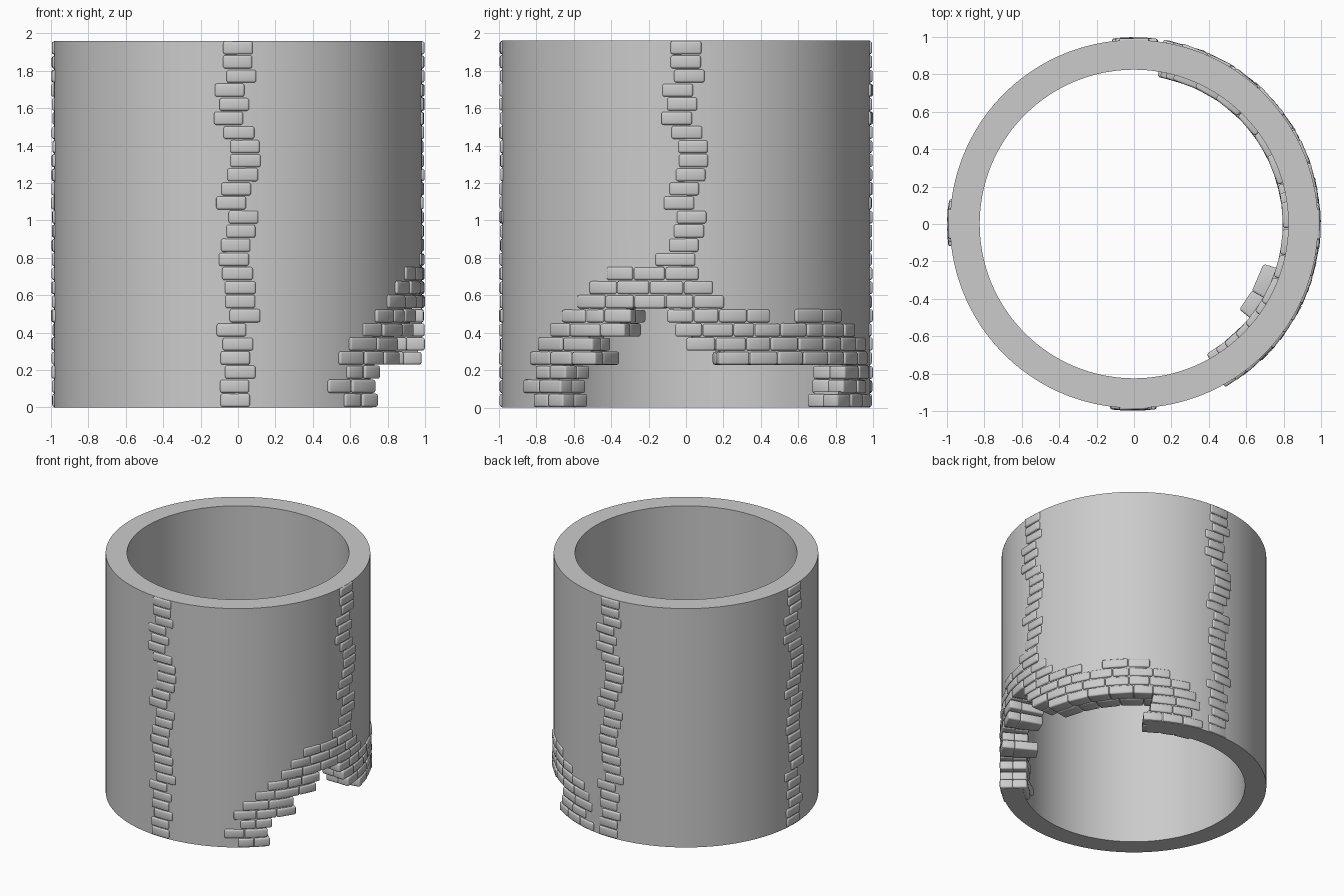
import bpy, bmesh, math, random

if "Cube" in bpy.data.objects:
    bpy.data.objects.remove(bpy.data.objects["Cube"])

random.seed(4)
R_OUT, R_IN, HEIGHT, ROWS = 0.984, 0.825, 1.96, 26
PITCH = HEIGHT / ROWS


def polar(r, deg, z):
    a = math.radians(deg)
    return (r * math.cos(a), r * math.sin(a), z)


def finish(name, bm):
    bmesh.ops.recalc_face_normals(bm, faces=bm.faces)
    me = bpy.data.meshes.new(name)
    bm.to_mesh(me)
    bm.free()
    ob = bpy.data.objects.new(name, me)
    bpy.context.collection.objects.link(ob)
    return ob


def smooth(ob):
    bpy.ops.object.select_all(action='DESELECT')
    ob.select_set(True)
    bpy.context.view_layer.objects.active = ob
    bpy.ops.object.shade_smooth_by_angle(angle=math.radians(35))


def brick(bm, a0, a1, r0, r1, row):
    """One rounded wedge brick between two angles and two radii."""
    z0 = row * PITCH + 0.003
    z1 = z0 + PITCH - random.uniform(0.004, 0.008)
    tilt = random.uniform(-0.003, 0.003)
    r1 += random.uniform(-0.003, 0.001)
    vs = [bm.verts.new(polar(r, a, z)) for z in (z0, z1)
          for r, a in ((r0, a0), (r1 - abs(tilt) + tilt, a0), (r1 - abs(tilt) - tilt, a1), (r0, a1))]
    quads = [(3, 2, 1, 0), (4, 5, 6, 7)] + [(i, (i + 1) % 4, (i + 1) % 4 + 4, i + 4) for i in range(4)]
    faces = [bm.faces.new([vs[i] for i in q]) for q in quads]
    edges = list({e for f in faces for e in f.edges})
    bmesh.ops.bevel(bm, geom=edges, offset=0.012, segments=3, profile=0.5, affect='EDGES')


# Round wall
bm = bmesh.new()
N = 160
rings = [[bm.verts.new(polar(r, 360 * i / N, z)) for i in range(N)]
         for r, z in ((R_OUT, 0), (R_OUT, HEIGHT), (R_IN, HEIGHT), (R_IN, 0))]
for k in range(4):
    for i in range(N):
        j = (i + 1) % N
        bm.faces.new((rings[k][i], rings[k][j], rings[(k + 1) % 4][j], rings[(k + 1) % 4][i]))
wall = finish("round_wall", bm)

# Stepped breach in the right side: left and right angle of the gap per course
gap = [(-41, 54), (-42, 57), (-40, 58), (-29, 10), (-30, 0), (-19, -3.5), (-17, -6)]
left, right = [], []
for i, (a, b) in enumerate(gap):
    for k in (i, i + 1):
        z = k * PITCH + 0.01 if k else -0.1
        left.append((a - 2, z))
        right.append((b + 2, z))
outline = left + right[::-1]
bm = bmesh.new()
near, far = [[bm.verts.new((x, x * math.tan(math.radians(a)), z)) for a, z in outline] for x in (0.3, 1.3)]
bm.faces.new(near)
bm.faces.new(far[::-1])
for i in range(len(outline)):
    j = (i + 1) % len(outline)
    bm.faces.new((near[i], far[i], far[j], near[j]))
bmesh.ops.recalc_face_normals(bm, faces=bm.faces)
bmesh.ops.triangulate(bm, faces=bm.faces)
cutter = finish("breach_cutter", bm)
cutter.hide_render = True
smooth(wall)
mod = wall.modifiers.new("breach", 'BOOLEAN')
mod.operation = 'DIFFERENCE'
mod.solver = 'EXACT'
mod.object = cutter
# keep the cut as the first step so the smoothing follows it
wall.modifiers.move(len(wall.modifiers) - 1, 0)
bpy.ops.object.modifier_apply(modifier=mod.name)
bpy.data.objects.remove(cutter)
smooth(wall)

# Exposed brick columns on the four sides: sideways centre of each brick, from the bottom
centres = [-.015, -.018, .012, -.015, 0, -.035, .037, .012, .012, -.002, -.022, -.012, .015,
           .03, -.037, -.01, .025, .04, .037, .005, -.05, -.02, -.045, .018, -.002, 0]
for name, ang, first in (("front", -90, 0), ("right", 0, 11), ("back", 90, 0), ("left", 180, 0)):
    bm = bmesh.new()
    for row in range(first, ROWS):
        c = ang + math.degrees(centres[row] / R_OUT)
        w = 4.65 + random.uniform(-0.15, 0.15)
        brick(bm, c - w, c + w, 0.94, 1.0, row)
    smooth(finish(name + "_brick_column", bm))

# Bricks around the breach: angle spans of each course
spans = [[(-55, -41), (54, 81)], [(-61, -42), (57, 76)], [(-54, -40), (58, 80)],
         [(-57, -29), (10, 78)], [(-53, -30), (0, 75)], [(-47.5, -19), (-3.5, 66)],
         [(-42, -17), (-6, 27), (36, 57)], [(-36, 12)], [(-31.5, 8.5)], [(-25.5, 4)], [(-9.7, 3)]]
for name, r0, r1, top in (("outer", 0.9, 1.0, 11), ("inner", 0.797, 0.908, 9)):
    bm = bmesh.new()
    for row in range(top):
        for a, b in spans[row]:
            size = 9.2 if name == "outer" else 10.5
            n = max(1, round((b - a) / size))
            cuts = [a] + [a + (b - a) * k / n + random.uniform(-1, 1) for k in range(1, n)] + [b]
            for k in range(n):
                # a few loose bricks stick out into the room
                loose = name == "inner" and row in (3, 5, 6) and k == n - 1 and b < -15
                brick(bm, cuts[k] + 0.15, cuts[k + 1] - 0.15, 0.725 if loose else r0, r1, row)
    smooth(finish("breach_%s_bricks" % name, bm))
